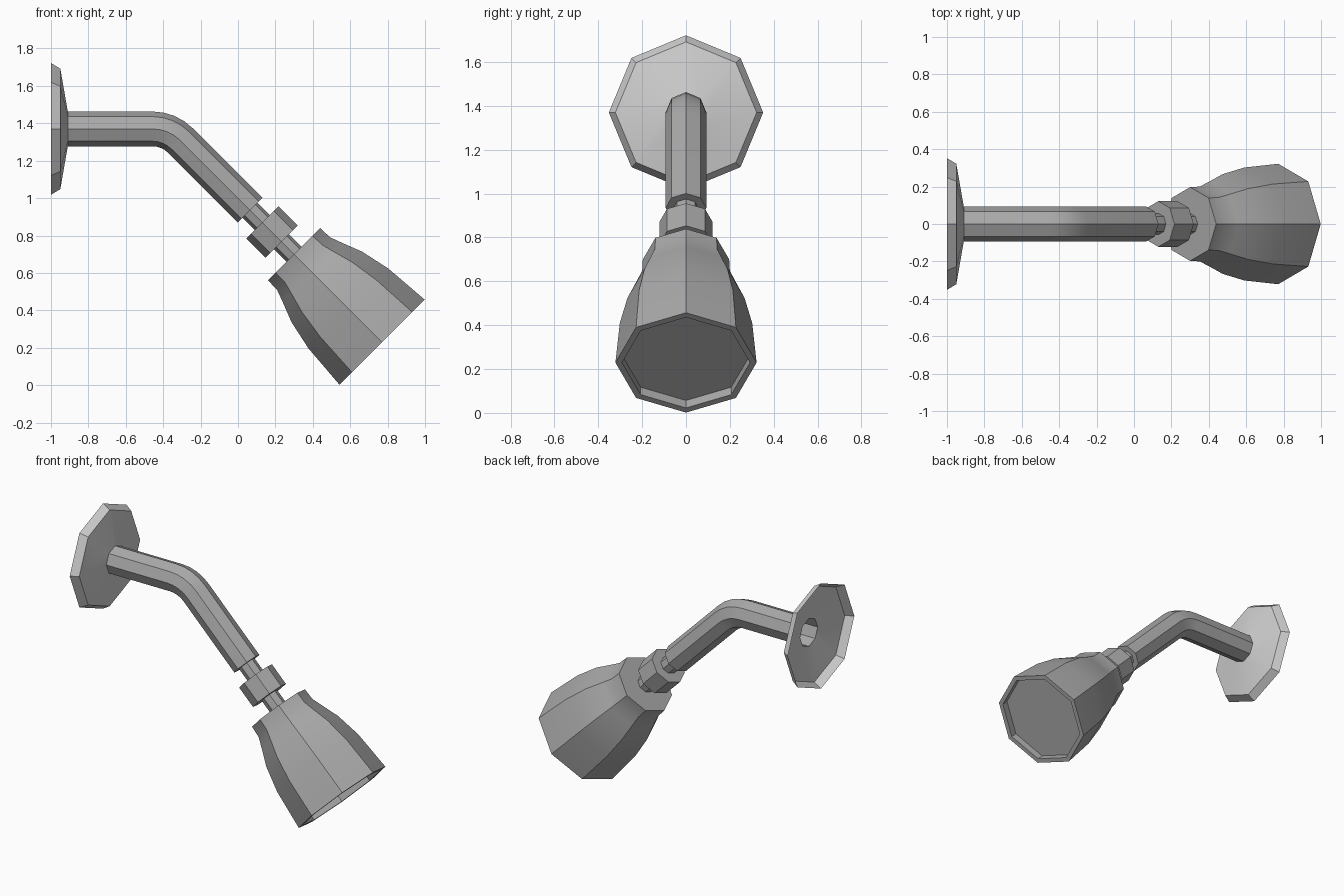
import bpy, bmesh, math
from mathutils import Vector

cube = bpy.data.objects.get("Cube")
if cube:
    bpy.data.objects.remove(cube, do_unlink=True)

SIDES = 8
SIDE = Vector((0, 1, 0))


def material(name, value):
    mat = bpy.data.materials.new(name)
    mat.use_nodes = True
    colour = (value, value, value, 1)
    mat.diffuse_color = colour
    mat.node_tree.nodes["Principled BSDF"].inputs["Base Color"].default_value = colour
    return mat


dark_metal = material("dark metal", 0.40)
light_metal = material("light metal", 0.63)


def tube(name, rings, mat, cap_start=True, cap_end=True):
    """Skin octagonal rings, each given as (centre, axis angle below +x, radius)."""
    bm = bmesh.new()
    loops = []
    for centre, angle, radius in rings:
        up = Vector((math.sin(angle), 0, math.cos(angle)))
        turns = [math.tau * k / SIDES for k in range(SIDES)]
        loops.append([bm.verts.new(centre + radius * (up * math.cos(t) + SIDE * math.sin(t)))
                      for t in turns])
    for a, b in zip(loops, loops[1:]):
        for k in range(SIDES):
            n = (k + 1) % SIDES
            bm.faces.new((a[k], b[k], b[n], a[n]))
    if cap_start:
        bm.faces.new(loops[0])
    if cap_end:
        bm.faces.new(loops[-1][::-1])
    # Orient by the first side face, which must point away from the axis
    bm.normal_update()
    first = next(iter(bm.faces))
    if first.normal.dot(first.calc_center_median() - rings[0][0]) < 0:
        bmesh.ops.reverse_faces(bm, faces=bm.faces[:])
    mesh = bpy.data.meshes.new(name)
    bm.to_mesh(mesh)
    bm.free()
    mesh.materials.append(mat)
    obj = bpy.data.objects.new(name, mesh)
    bpy.context.collection.objects.link(obj)
    bpy.ops.object.select_all(action='DESELECT')
    obj.select_set(True)
    bpy.context.view_layer.objects.active = obj
    bpy.ops.object.shade_smooth_by_angle(angle=math.radians(30))
    return obj


TILT = math.radians(45)
PIPE_Z = 1.37
PIPE_R = 0.093


def on_slope(profile):
    """Rings along the sloping axis x + z = 1, from (distance, radius) pairs."""
    root = math.sqrt(2)
    return [(Vector((0.5 + u / root, 0, 0.5 - u / root)), TILT, r) for u, r in profile]


# Wall flange: a shallow dish, open at the back
flange = [(-1.0, 0.352), (-0.95, 0.322), (-0.91, PIPE_R)]
tube("wall_flange", [(Vector((x, 0, PIPE_Z)), 0, r) for x, r in flange],
     light_metal, False, False)

# Bent arm: level run, 45 degree bend, sloping run
TANGENT = 0.087
BEND_R = TANGENT / math.tan(TILT / 2)
bend_x = 1 - PIPE_Z - TANGENT
arm = [(Vector((-0.91, 0, PIPE_Z)), 0, PIPE_R)]
STEPS = 4
for i in range(STEPS + 1):
    a = TILT * i / STEPS
    arm.append((Vector((bend_x + BEND_R * math.sin(a), 0,
                        PIPE_Z - BEND_R * (1 - math.cos(a)))), a, PIPE_R))
arm += on_slope([(-0.615, PIPE_R)])
tube("bent_arm", arm, dark_metal, False, True)

# Thin stem and the collar nut around it
tube("stem", on_slope([(-0.63, 0.057), (-0.27, 0.057)]), dark_metal)
tube("collar_nut", on_slope([(-0.523, 0.122), (-0.378, 0.122)]), dark_metal)

# Spray head: flared bell, flat rim and recessed face
tube("spray_head", on_slope([
    (-0.283, 0.197), (-0.21, 0.2), (-0.14, 0.226), (-0.035, 0.267),
    (0.128, 0.302), (0.383, 0.322), (0.383, 0.292), (0.335, 0.292)]), dark_metal)
